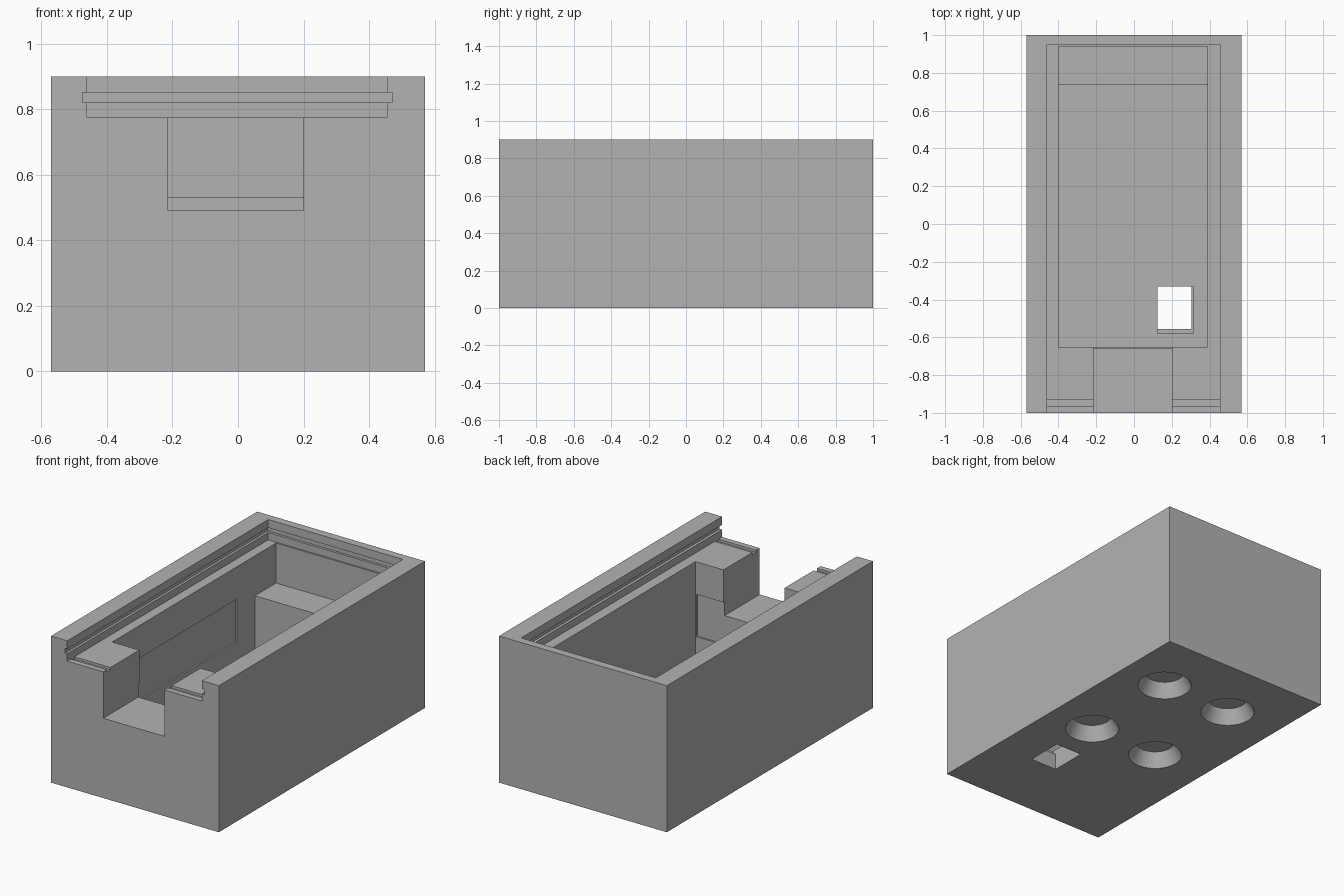
import bpy
import bmesh
from mathutils import Vector, Matrix

default = bpy.data.objects.get("Cube")
if default:
    bpy.data.objects.remove(default, do_unlink=True)

grey = bpy.data.materials.new("plain_grey")
grey.use_nodes = True
grey.diffuse_color = (0.45, 0.45, 0.45, 1)
grey.node_tree.nodes["Principled BSDF"].inputs["Base Color"].default_value = (0.45, 0.45, 0.45, 1)


def finish(name, bm):
    mesh = bpy.data.meshes.new(name)
    bm.to_mesh(mesh)
    bm.free()
    mesh.materials.append(grey)
    obj = bpy.data.objects.new(name, mesh)
    bpy.context.collection.objects.link(obj)
    return obj


def box(name, x, y, z):
    """Box from its (low, high) range on each axis."""
    bm = bmesh.new()
    bmesh.ops.create_cube(bm, size=1)
    for v in bm.verts:
        v.co = Vector([r[0] if c < 0 else r[1] for r, c in zip((x, y, z), v.co)])
    return finish(name, bm)


def cone(name, x, y, low, high, r_low, r_high):
    bm = bmesh.new()
    bmesh.ops.create_cone(bm, cap_ends=True, segments=48, radius1=r_low, radius2=r_high,
                          depth=high - low,
                          matrix=Matrix.Translation((x, y, (low + high) / 2)))
    return finish(name, bm)


body = box("case_body", (-0.57, 0.57), (-1, 1), (0, 0.9))
above = 1.0
floor = 0.13

cutters = [
    # Sliding lid opening and the groove around three sides
    box("lid_opening", (-0.46, 0.455), (-1.1, 0.95), (0.775, above)),
    box("lid_groove", (-0.475, 0.472), (-1.1, 0.965), (0.82, 0.85)),
    # Main cavity, with a raised shelf at the back
    box("cavity", (-0.4, 0.39), (-0.65, 0.735), (floor, above)),
    box("cavity_over_shelf", (-0.4, 0.39), (0.6, 0.94), (0.53, above)),
    # Shallow recess in the side and front walls of the cavity
    box("wall_recess", (-0.41, 0.385), (-0.66, 0.56), (0.315, 0.575)),
    # Front notch and the catch groove across the front ledge
    box("front_notch", (-0.215, 0.2), (-1.1, -0.6), (0.49, above)),
    box("catch_groove", (-0.46, 0.455), (-0.965, -0.93), (0.76, 0.81)),
    # Stepped cable hole through the floor
    box("cable_hole", (0.125, 0.305), (-0.555, -0.33), (-0.1, 0.3)),
    box("cable_hole_step", (0.125, 0.315), (-0.58, -0.33), (0.1, 0.3)),
]
# Four blind tapered foot sockets in the underside
taper = (0.154 - 0.11) / 0.085
for x in (-0.21, 0.265):
    for y in (-0.06, 0.59):
        cutters.append(cone("foot_socket", x, y, -0.02, 0.085, 0.154 + 0.02 * taper, 0.11))

for cutter in cutters:
    cutter.hide_render = True
    mod = body.modifiers.new(cutter.name, "BOOLEAN")
    mod.operation = "DIFFERENCE"
    mod.solver = "EXACT"
    mod.object = cutter

# Bake the cuts and remove the cutters
bpy.context.view_layer.update()
graph = bpy.context.evaluated_depsgraph_get()
result = bpy.data.meshes.new_from_object(body.evaluated_get(graph))
body.modifiers.clear()
body.data = result
result.materials.clear()
result.materials.append(grey)
for poly in result.polygons:
    poly.material_index = 0
for cutter in cutters:
    bpy.data.objects.remove(cutter, do_unlink=True)

# Smooth sockets, sharp box edges
bpy.ops.object.select_all(action="DESELECT")
body.select_set(True)
bpy.context.view_layer.objects.active = body
bpy.ops.object.shade_smooth_by_angle()
